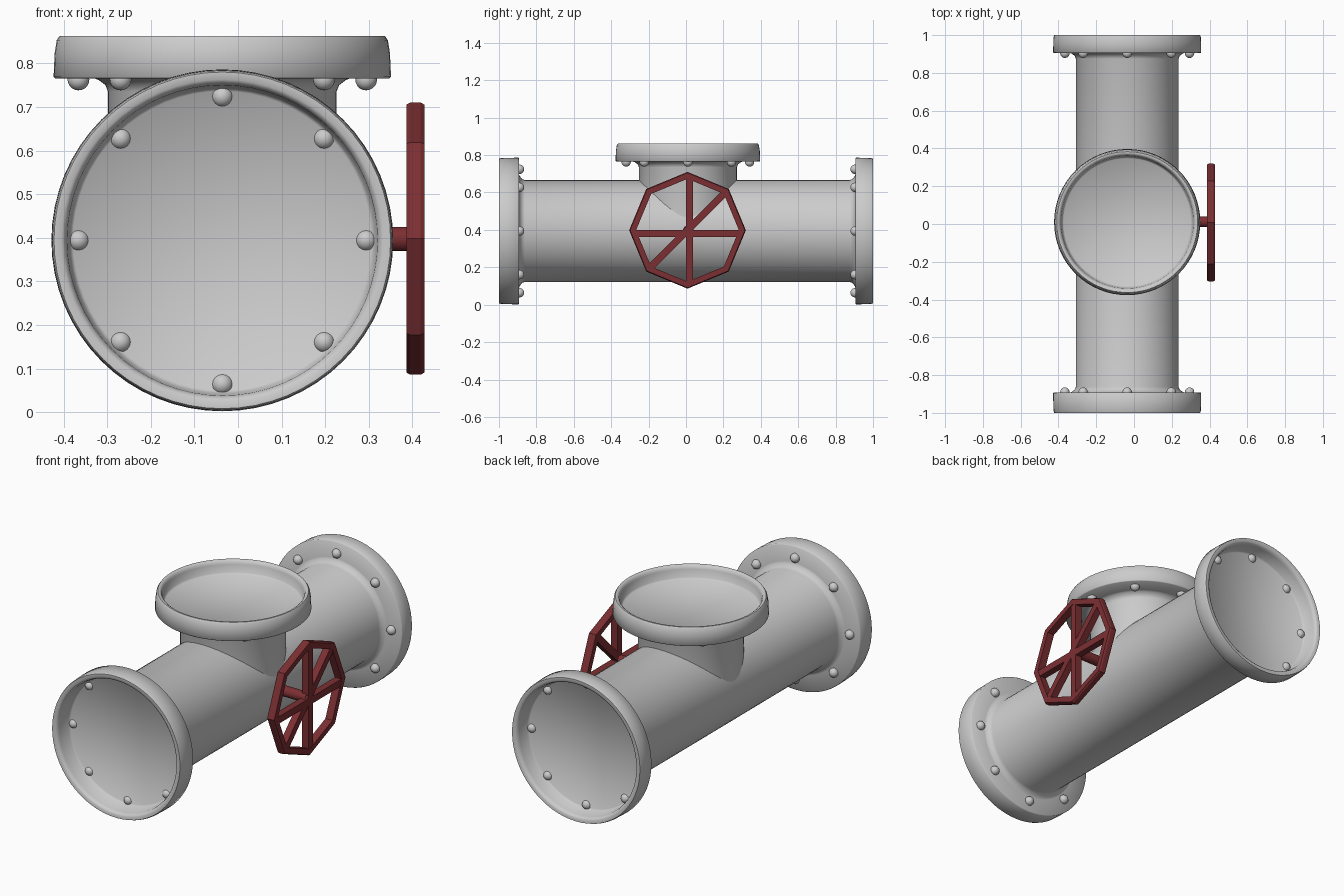
import bpy, bmesh
from math import pi, cos, sin, radians
from mathutils import Matrix, Vector

if "Cube" in bpy.data.objects:
    bpy.data.objects.remove(bpy.data.objects["Cube"])

CX, CZ = -0.036, 0.394
ALONG_Y = Matrix.Rotation(-pi / 2, 4, 'X')
ALONG_X = Matrix.Rotation(pi / 2, 4, 'Y')

red = bpy.data.materials.new("red_paint")
red.diffuse_color = (0.2, 0.028, 0.032, 1)
red.use_nodes = True
red.node_tree.nodes["Principled BSDF"].inputs["Base Color"].default_value = red.diffuse_color


def finish(name, bm, smooth=True, mat=None):
    bmesh.ops.recalc_face_normals(bm, faces=bm.faces)
    me = bpy.data.meshes.new(name)
    bm.to_mesh(me)
    bm.free()
    ob = bpy.data.objects.new(name, me)
    bpy.context.collection.objects.link(ob)
    if mat:
        me.materials.append(mat)
    if smooth:
        bpy.ops.object.select_all(action='DESELECT')
        ob.select_set(True)
        bpy.context.view_layer.objects.active = ob
        bpy.ops.object.shade_smooth_by_angle(angle=radians(50))
    return ob


def lathe(name, profile, matrix, sides=64, closed=False, smooth=True, mat=None):
    """Turn (radius, height) points round local z; open profiles get capped ends."""
    bm = bmesh.new()
    rings = [[bm.verts.new((r * cos(2 * pi * i / sides), r * sin(2 * pi * i / sides), h))
              for i in range(sides)] for r, h in profile]
    pairs = list(zip(rings, rings[1:])) + ([(rings[-1], rings[0])] if closed else [])
    for a, b in pairs:
        for i in range(sides):
            j = (i + 1) % sides
            bm.faces.new((a[i], a[j], b[j], b[i]))
    if not closed:
        bm.faces.new(rings[0])
        bm.faces.new(rings[-1])
    bm.transform(matrix)
    return finish(name, bm, smooth, mat)


def bolts(name, matrix, height):
    """Eight round bolts sitting in the flange plate."""
    bm = bmesh.new()
    for i in range(8):
        a = i * pi / 4
        pos = Matrix.Translation((0.33 * cos(a), 0.33 * sin(a), height))
        bmesh.ops.create_uvsphere(bm, u_segments=16, v_segments=10, radius=0.025, matrix=pos)
    bm.transform(matrix)
    finish(name, bm)


def flange(pipe_r, r, t, depth, taper):
    """Flange profile from pipe wall to recessed floor; heights are measured back from the face."""
    return [(pipe_r, t + 0.03), (pipe_r + 0.006, t + 0.015), (pipe_r + 0.022, t + 0.003),
            (pipe_r + 0.03, t), (r - 0.004, t), (r, t - 0.004), (r - taper * 0.2, 0.04),
            (r - taper * 0.6, 0.01), (r - taper - 0.002, 0.0), (r - 0.023, 0.0),
            (r - 0.031, 0.006), (r - 0.036, 0.02), (r - 0.042, depth - 0.008),
            (r - 0.05, depth)]


# main pipe with a deeply recessed flange at each end
pipe_matrix = Matrix.Translation((CX, 0, CZ)) @ ALONG_Y
front = [(r, -1 + d) for r, d in reversed(flange(0.272, 0.392, 0.108, 0.1, 0.004))]
back = [(r, 1 - d) for r, d in flange(0.272, 0.392, 0.095, 0.089, 0.004)]
lathe("main_pipe", front + back, pipe_matrix)
bolts("front_bolts", pipe_matrix, -0.89)
bolts("back_bolts", pipe_matrix, 0.904)

# upright branch
branch_matrix = Matrix.Translation((CX, 0.01, 0))
lathe("branch_pipe",
      [(0.262, 0.42)] + [(r, 0.863 - d) for r, d in flange(0.262, 0.387, 0.098, 0.07, 0.012)],
      branch_matrix)
bolts("branch_bolts", branch_matrix, 0.763)

# handwheel: stem, octagonal rim and spokes
lathe("wheel_stem", [(0.028, 0.2), (0.028, 0.415)],
      Matrix.Translation((0, 0.012, 0.397)) @ ALONG_X, 16, mat=red)
HUB = Vector((0.407, 0.008, 0.398))
lathe("wheel_rim", [(0.275, -0.021), (0.307, -0.021), (0.312, -0.012), (0.312, 0.012),
                    (0.307, 0.021), (0.275, 0.021)],
      Matrix.Translation(HUB) @ ALONG_X, 8, closed=True, smooth=False, mat=red)
bm = bmesh.new()
for angle, dy, dz in ((0, 0.01, 0), (pi / 2, 0, -0.018), (-pi / 4, 0, 0)):
    bmesh.ops.create_cube(bm, matrix=Matrix.Translation(HUB + Vector((0, dy, dz)))
                          @ Matrix.Rotation(angle, 4, 'X')
                          @ Matrix.Diagonal((0.038, 0.038, 0.57, 1)))
finish("wheel_spokes", bm, False, red)
